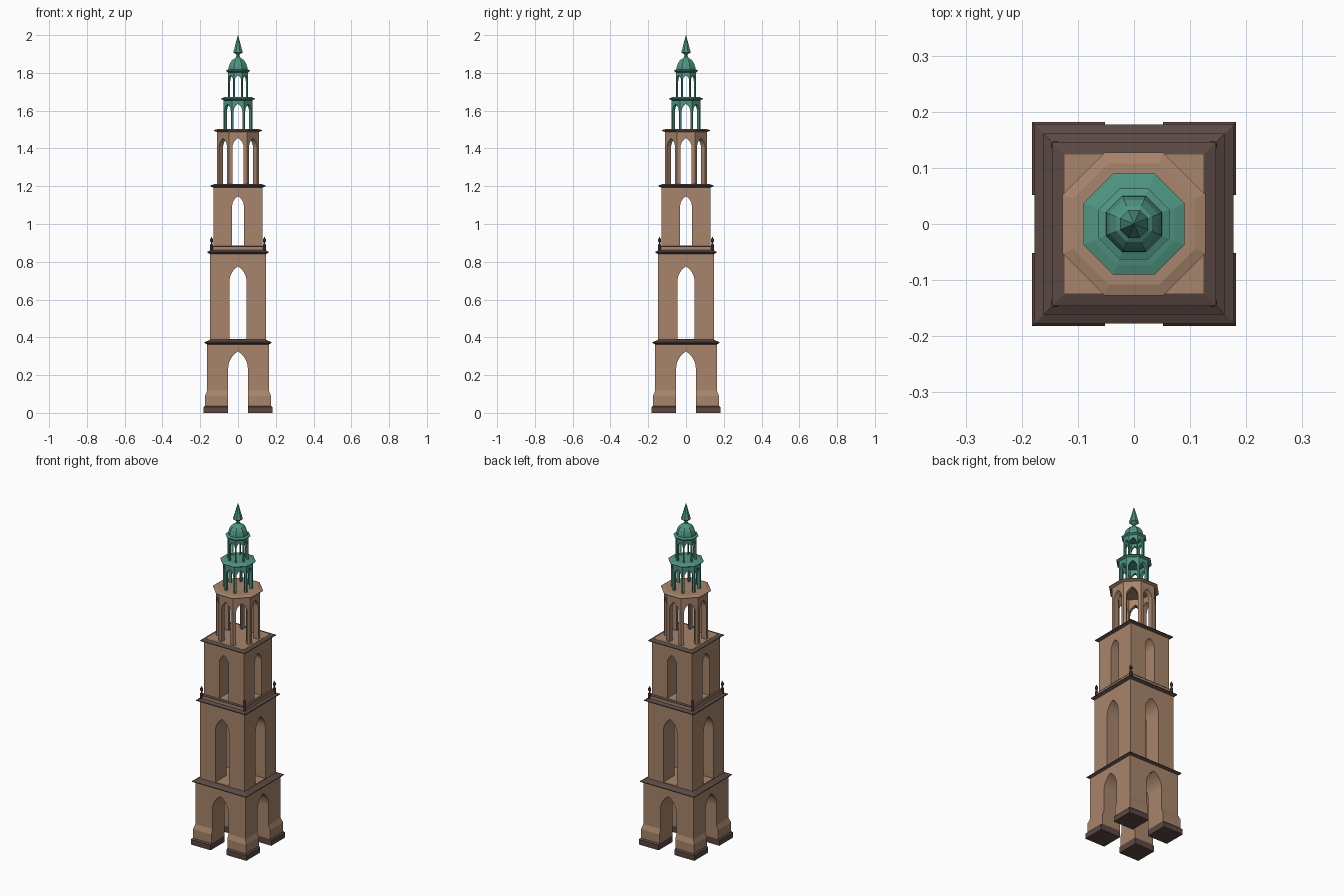
import bpy, bmesh, math
from mathutils import Matrix

if "Cube" in bpy.data.objects:
    bpy.data.objects.remove(bpy.data.objects["Cube"])


def material(name, rgb):
    m = bpy.data.materials.new(name)
    m.diffuse_color = (*rgb, 1)
    m.use_nodes = True
    m.node_tree.nodes["Principled BSDF"].inputs["Base Color"].default_value = m.diffuse_color
    return m


STONE = material("sandstone", (0.39, 0.235, 0.15))
DARK = material("dark_stone", (0.105, 0.066, 0.058))
COPPER = material("green_copper", (0.08, 0.30, 0.225))


def make_object(name, bm, mat):
    bmesh.ops.recalc_face_normals(bm, faces=bm.faces[:])
    me = bpy.data.meshes.new(name)
    bm.to_mesh(me)
    bm.free()
    me.materials.append(mat)
    ob = bpy.data.objects.new(name, me)
    bpy.context.collection.objects.link(ob)
    return ob


def loft(name, n, profile, mat, ring=False, at=(0, 0)):
    """n-sided solid with flats facing the axes; profile is (apothem, z).
    ring=True joins the last profile point to the first (hollow shell)."""
    bm = bmesh.new()
    loops = []
    for a, z in profile:
        r = a / math.cos(math.pi / n)
        loops.append([bm.verts.new((at[0] + r * math.cos((2 * i + 1) * math.pi / n),
                                    at[1] + r * math.sin((2 * i + 1) * math.pi / n), z))
                      for i in range(n)])
    pairs = list(zip(loops, loops[1:]))
    if ring:
        pairs.append((loops[-1], loops[0]))
    else:
        bm.faces.new(loops[0])
        bm.faces.new(loops[-1])
    for lo, hi in pairs:
        for i in range(n):
            j = (i + 1) % n
            bm.faces.new((lo[i], lo[j], hi[j], hi[i]))
    return make_object(name, bm, mat)


def arch_cutter(half, z0, peak, angle, mat):
    """Pointed-arch tunnel running right through the tower."""
    rise = half * math.sqrt(3)
    spring = peak - rise
    right = [(-half + 2 * half * math.cos(t), spring + 2 * half * math.sin(t))
             for t in [math.pi / 3 * k / 6 for k in range(7)]]
    pts = [(-half, z0), (half, z0)] + right + [(-x, z) for x, z in right[-2::-1]]
    bm = bmesh.new()
    f = bm.faces.new([bm.verts.new((x, -0.4, z)) for x, z in pts])
    ext = bmesh.ops.extrude_face_region(bm, geom=[f])
    bmesh.ops.translate(bm, vec=(0, 0.8, 0),
                        verts=[v for v in ext["geom"] if isinstance(v, bmesh.types.BMVert)])
    bm.transform(Matrix.Rotation(angle, 4, "Z"))
    ob = make_object("arch_cutter", bm, mat)
    ob.hide_render = True
    return ob


def cut_arches(ob, sides, half, z0, peak):
    cutters = []
    for k in range(sides // 2):
        c = arch_cutter(half, z0, peak, k * 2 * math.pi / sides, ob.data.materials[0])
        mod = ob.modifiers.new("arch", "BOOLEAN")
        mod.operation, mod.solver, mod.object = "DIFFERENCE", "EXACT", c
        cutters.append(c)
    dg = bpy.context.evaluated_depsgraph_get()
    me = bpy.data.meshes.new_from_object(ob.evaluated_get(dg))
    ob.modifiers.clear()
    ob.data = me
    for c in cutters:
        bpy.data.objects.remove(c)


# Square base with plinth and open crossing arches
plinth = loft("plinth", 4, [(0.182, 0), (0.182, 0.03), (0.175, 0.037)], DARK)
base = loft("base_stage", 4, [(0.174, 0.037), (0.174, 0.09), (0.164, 0.118), (0.164, 0.37)], STONE)
for part in (plinth, base):
    cut_arches(part, 4, 0.052, -0.05, 0.325)
loft("base_cornice", 4, [(0.164, 0.363), (0.177, 0.37), (0.177, 0.374), (0.147, 0.388)], DARK)

# Second square stage
middle = loft("middle_stage", 4, [(0.147, 0.38), (0.147, 0.85)], STONE)
cut_arches(middle, 4, 0.045, 0.392, 0.775)
loft("middle_cornice", 4, [(0.147, 0.84), (0.161, 0.848), (0.161, 0.853), (0.145, 0.862)], DARK)

# Parapet with a finial at each corner
loft("parapet", 4, [(0.143, 0.858), (0.143, 0.878)], STONE)
loft("parapet_cap", 4, [(0.144, 0.877), (0.144, 0.88), (0.13, 0.884)], DARK)
for sx in (-1, 1):
    for sy in (-1, 1):
        loft("corner_finial", 8, [(0.008, 0.86), (0.008, 0.89), (0.004, 0.893), (0.004, 0.902),
                                  (0.008, 0.908), (0.008, 0.918), (0.003, 0.926), (0.001, 0.932)],
             DARK, at=(sx * 0.14, sy * 0.14))

# Third square stage with flat roof
upper = loft("upper_stage", 4, [(0.131, 0.86), (0.131, 1.2)], STONE)
cut_arches(upper, 4, 0.031, 0.886, 1.147)
loft("upper_cornice", 4, [(0.131, 1.193), (0.146, 1.2), (0.146, 1.204), (0.124, 1.211)], DARK)
loft("upper_floor", 4, [(0.124, 1.205), (0.124, 1.212)], STONE)


# Hollow octagonal lanterns, each with eight arches
def lantern(name, a, t, z0, z1, half, peak, mat):
    ob = loft(name, 8, [(a, z0), (a, z1), (a - t, z1), (a - t, z0)], mat, ring=True)
    cut_arches(ob, 8, half, z0 - 0.02, peak)


lantern("stone_lantern", 0.112, 0.03, 1.21, 1.49, 0.03, 1.455, STONE)
loft("stone_lantern_eave", 8, [(0.112, 1.487), (0.127, 1.494), (0.127, 1.497), (0.108, 1.503)], STONE)
lantern("lower_copper_lantern", 0.077, 0.017, 1.5, 1.66, 0.023, 1.635, COPPER)
loft("lower_copper_eave", 8, [(0.077, 1.655), (0.09, 1.662), (0.09, 1.665), (0.073, 1.671),
                              (0.064, 1.673)], COPPER)
lantern("upper_copper_lantern", 0.054, 0.013, 1.67, 1.81, 0.017, 1.787, COPPER)
loft("upper_copper_eave", 8, [(0.054, 1.803), (0.063, 1.81), (0.063, 1.813), (0.051, 1.818)], COPPER)

# Dome and spire
loft("dome", 8, [(0.05, 1.815), (0.049, 1.83), (0.043, 1.85), (0.032, 1.867),
                 (0.016, 1.878), (0.01, 1.884)], COPPER)
loft("spire", 8, [(0.01, 1.88), (0.008, 1.895), (0.015, 1.902), (0.025, 1.908),
                  (0.014, 1.95), (0.0008, 2.0)], COPPER)
